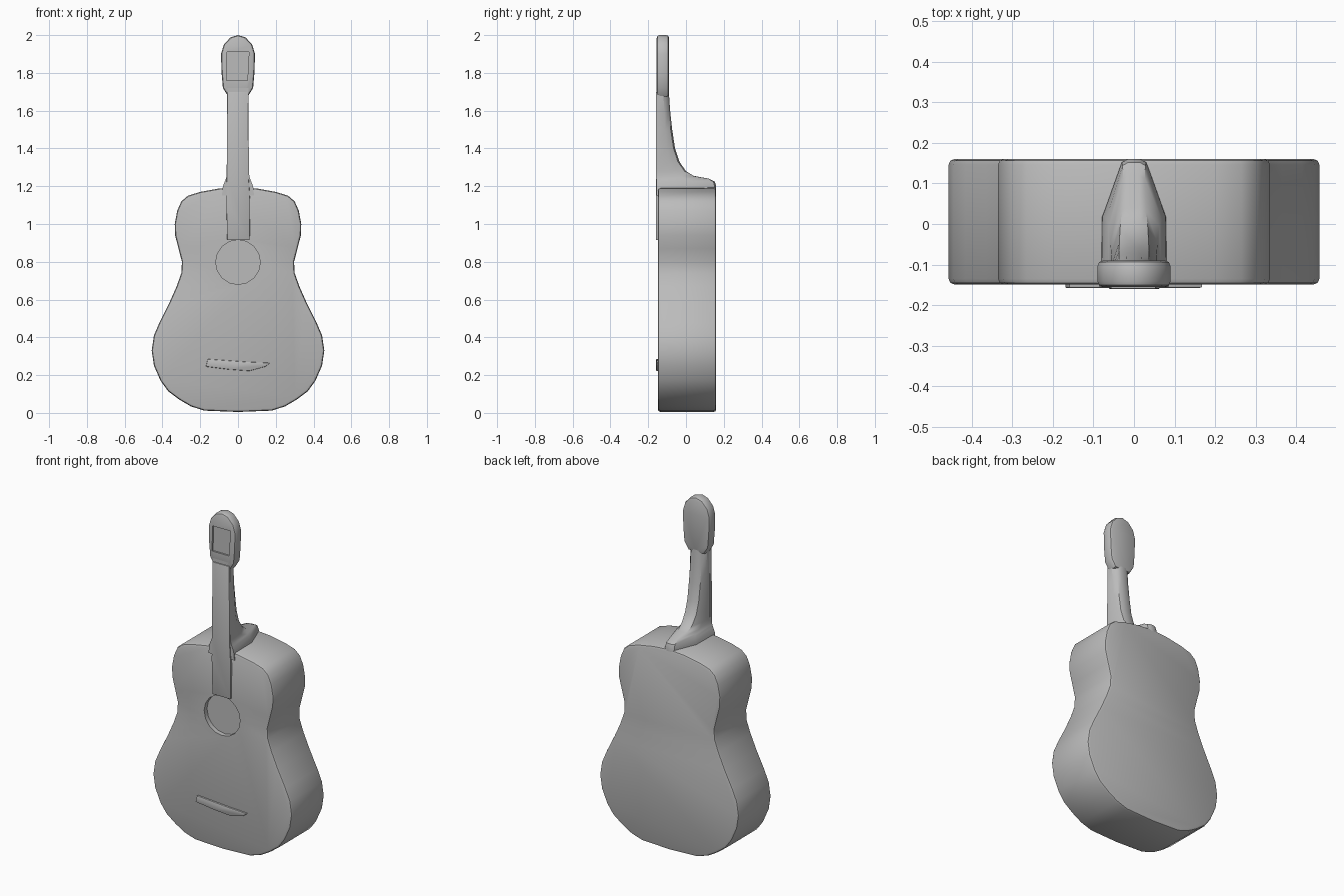
import bpy, bmesh, math

if "Cube" in bpy.data.objects:
    bpy.data.objects.remove(bpy.data.objects["Cube"], do_unlink=True)

GREY = (0.5, 0.5, 0.5, 1)
mat = bpy.data.materials.new("plain grey")
mat.use_nodes = True
mat.diffuse_color = GREY
mat.node_tree.nodes["Principled BSDF"].inputs["Base Color"].default_value = GREY


def loft(name, rings):
    """Closed solid through rings of equal point count."""
    bm = bmesh.new()
    loops = [[bm.verts.new(p) for p in ring] for ring in rings]
    n = len(loops[0])
    for a, b in zip(loops, loops[1:]):
        for i in range(n):
            j = (i + 1) % n
            bm.faces.new((a[i], a[j], b[j], b[i]))
    bm.faces.new(loops[0])
    bm.faces.new(loops[-1])
    bmesh.ops.recalc_face_normals(bm, faces=bm.faces)
    mesh = bpy.data.meshes.new(name)
    bm.to_mesh(mesh)
    bm.free()
    mesh.materials.append(mat)
    obj = bpy.data.objects.new(name, mesh)
    bpy.context.collection.objects.link(obj)
    return obj


def slab(name, outline, front, back):
    return loft(name, [[(x, y, z) for x, z in outline] for y in (front, back)])


def mirrored(half):
    return half + [(-x, z) for x, z in reversed(half) if x > 0]


def finish(obj, bevel=0, cutters=()):
    """Round the rims, carve the recesses and smooth the shading."""
    bpy.ops.object.select_all(action="DESELECT")
    bpy.context.view_layer.objects.active = obj
    obj.select_set(True)
    if bevel:
        m = obj.modifiers.new("rim", "BEVEL")
        m.width, m.segments = bevel, 2
        m.limit_method, m.angle_limit = "ANGLE", math.radians(60)
        bpy.ops.object.modifier_apply(modifier=m.name)
    for c in cutters:
        m = obj.modifiers.new("recess", "BOOLEAN")
        m.operation, m.object, m.solver = "DIFFERENCE", c, "EXACT"
        bpy.ops.object.modifier_apply(modifier=m.name)
        bpy.data.objects.remove(c, do_unlink=True)
    bpy.ops.object.shade_smooth_by_angle(angle=math.radians(32))


# Body with a shallow round sound hole
body_half = [(0, 0.005), (0.18, 0.012), (0.25, 0.035), (0.31, 0.07), (0.37, 0.115),
             (0.41, 0.17), (0.445, 0.25), (0.457, 0.33), (0.445, 0.41), (0.415, 0.48),
             (0.365, 0.58), (0.325, 0.67), (0.3, 0.74), (0.297, 0.8), (0.315, 0.87),
             (0.333, 0.94), (0.335, 1.0), (0.322, 1.07), (0.3, 1.12), (0.265, 1.15),
             (0.2, 1.17), (0.1, 1.188), (0, 1.195)]
body = slab("body", mirrored(body_half), -0.149, 0.16)
circle = [(0.118 * math.cos(a), 0.798 + 0.118 * math.sin(a))
          for a in (math.tau * i / 16 for i in range(16))]
finish(body, 0.014, [slab("sound_hole_cutter", circle, -0.2, -0.122)])

# Neck sweeping back into the heel: height, front half width, back half width, back depth
sections = [(1.15, 0.085, 0.03, 0.157), (1.2, 0.08, 0.03, 0.16), (1.225, 0.07, 0.028, 0.152),
            (1.24, 0.064, 0.027, 0.12), (1.255, 0.06, 0.03, 0.04), (1.28, 0.058, 0.034, 0.0),
            (1.33, 0.057, 0.036, -0.035), (1.4, 0.057, 0.037, -0.058),
            (1.5, 0.056, 0.037, -0.073), (1.6, 0.056, 0.036, -0.084), (1.72, 0.055, 0.035, -0.092)]
rings = []
for z, w, wb, yb in sections:
    ym = -0.155 + (yb + 0.155) * 0.55
    half = [(w, -0.155), (w * 0.97, ym), (wb, yb - 0.008), (wb * 0.5, yb)]
    rings.append([(x, y, z) for x, y in half] + [(-x, y, z) for x, y in reversed(half)])
finish(loft("neck", rings))

# Fingerboard running down to the sound hole
board = [(-0.057, 0.915), (0.062, 0.915), (0.064, 1.12), (0.056, 1.25),
         (0.054, 1.7), (-0.057, 1.7), (-0.06, 1.25), (-0.062, 1.12)]
finish(slab("fingerboard", board, -0.16, -0.14), 0.003)

# Headstock with a shallow sunken panel
head_half = [(0, 1.67), (0.052, 1.675), (0.08, 1.72), (0.087, 1.8), (0.09, 1.9),
             (0.075, 1.95), (0.04, 1.988), (0, 2.0)]
head = slab("headstock", mirrored(head_half), -0.155, -0.09)
panel = [(-0.062, 1.76), (0.05, 1.76), (0.058, 1.91), (-0.058, 1.91)]
finish(head, 0.014, [slab("panel_cutter", panel, -0.2, -0.145)])

# Low bridge, slightly tilted
bridge = [(-0.17, 0.245), (-0.05, 0.23), (0.06, 0.222), (0.145, 0.245),
          (0.17, 0.265), (0.05, 0.27), (-0.16, 0.285)]
finish(slab("bridge", bridge, -0.158, -0.14), 0.004)
